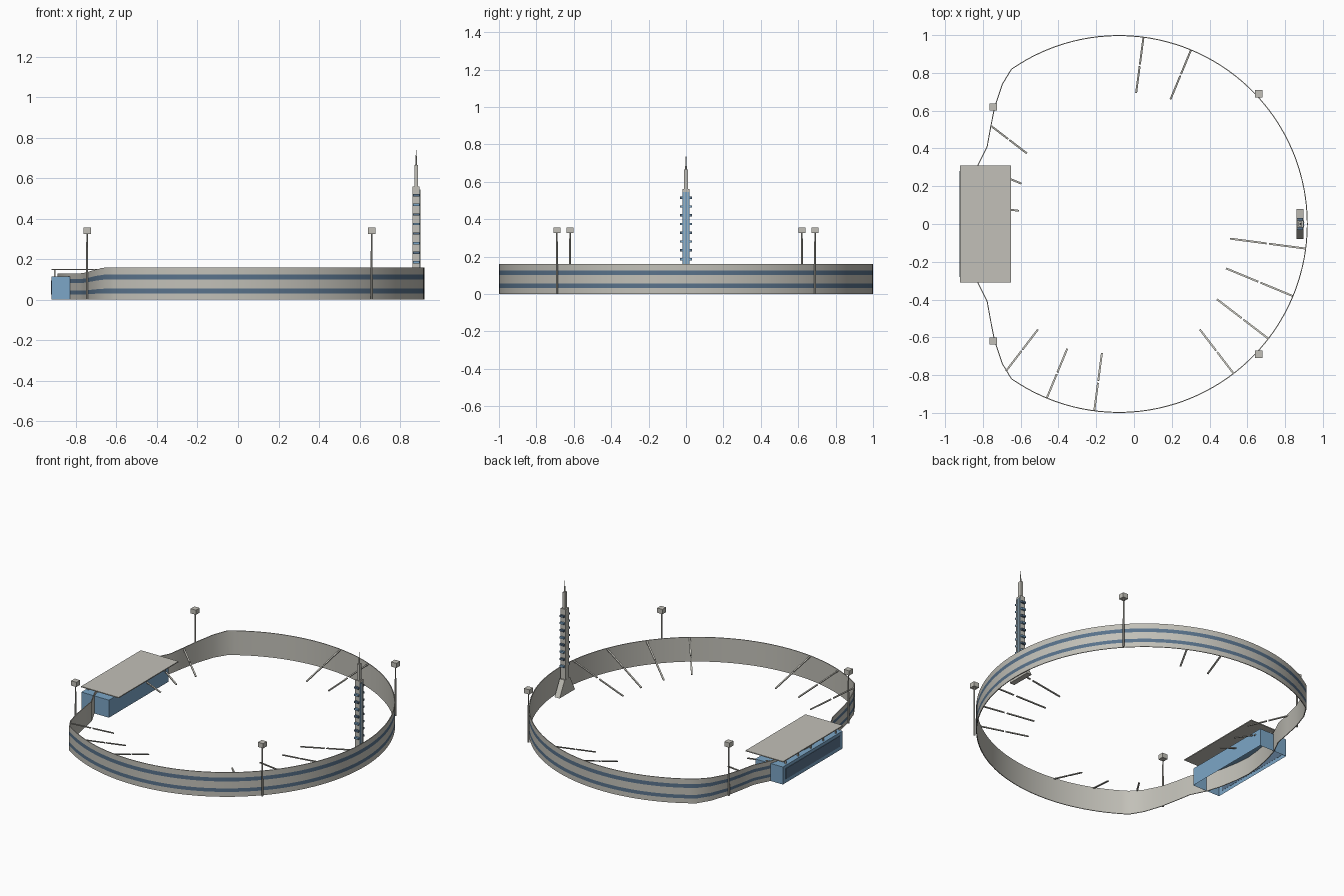
import bpy, bmesh, math
from mathutils import Vector

if "Cube" in bpy.data.objects:
    bpy.data.objects.remove(bpy.data.objects["Cube"], do_unlink=True)


def material(name, rgb):
    m = bpy.data.materials.new(name)
    m.use_nodes = True
    m.diffuse_color = (*rgb, 1)
    m.node_tree.nodes["Principled BSDF"].inputs["Base Color"].default_value = (*rgb, 1)
    return m


concrete = material("concrete grey", (0.54, 0.53, 0.48))
blue = material("glass blue", (0.20, 0.38, 0.57))
slate = material("slate blue", (0.10, 0.17, 0.26))


def finish(name, bm, *mats):
    me = bpy.data.meshes.new(name)
    bmesh.ops.recalc_face_normals(bm, faces=bm.faces)
    bm.to_mesh(me)
    bm.free()
    for m in mats:
        me.materials.append(m)
    ob = bpy.data.objects.new(name, me)
    bpy.context.collection.objects.link(ob)
    return ob


def box(name, lo, hi, mat, open_bottom=False):
    bm = bmesh.new()
    bmesh.ops.create_cube(bm, size=1)
    lo, hi = Vector(lo), Vector(hi)
    for v in bm.verts:
        v.co = Vector(a + (b - a) * (c + 0.5) for a, b, c in zip(lo, hi, v.co))
    if open_bottom:
        base = [f for f in bm.faces if f.calc_center_median().z < lo.z + 0.001]
        bmesh.ops.delete(bm, geom=base, context="FACES")
    return finish(name, bm, mat)


def cone(name, r1, r2, x, y, z0, z1, mat, sides=8):
    bm = bmesh.new()
    bmesh.ops.create_cone(bm, cap_ends=True, segments=sides, radius1=r1, radius2=r2, depth=z1 - z0)
    bmesh.ops.translate(bm, verts=bm.verts, vec=(x, y, (z0 + z1) / 2))
    return finish(name, bm, mat)


def beam(name, p, q, width, height, mat):
    p, q = Vector(p), Vector(q)
    ob = box(name, (-width / 2, -height / 2, 0), (width / 2, height / 2, (q - p).length), mat)
    d = (q - p).normalized()
    side = d.cross(Vector((0, 0, 1))).normalized()
    up = side.cross(d)
    for v in ob.data.vertices:
        v.co = p + side * v.co.x + up * v.co.y + d * v.co.z
    return ob


# Ring wall: circular arc closed by a lower dented stretch at the stand
CX = -0.08
path = []
for i in range(97):
    a = math.radians(-124.8 + 249.6 * i / 96)
    path.append((CX + math.cos(a), math.sin(a), 0.16))
dent = [(-0.70, 0.74, 0.15), (-0.74, 0.62, 0.138), (-0.76, 0.52, 0.133), (-0.78, 0.41, 0.13),
        (-0.83, 0.31, 0.13), (-0.86, 0.21, 0.13), (-0.88, 0.10, 0.13)]
path += dent + [(-0.89, 0, 0.13)] + [(x, -y, h) for x, y, h in reversed(dent)]

bm = bmesh.new()
levels = (0, 0.20, 0.345, 0.63, 0.785, 1)
n = len(path)
outer, inner = [], []
for i, (x, y, h) in enumerate(path):
    before, after = path[i - 1], path[(i + 1) % n]
    normal = Vector((after[1] - before[1], before[0] - after[0])).normalized() * 0.005
    outer.append([bm.verts.new((x, y, h * t)) for t in levels])
    inner.append([bm.verts.new((x - normal.x, y - normal.y, h * t)) for t in (0, 1)])
for i in range(n):
    j = (i + 1) % n
    for k in range(len(levels) - 1):
        f = bm.faces.new((outer[i][k], outer[j][k], outer[j][k + 1], outer[i][k + 1]))
        f.material_index = k % 2
    bm.faces.new((inner[j][0], inner[i][0], inner[i][1], inner[j][1]))
    bm.faces.new((outer[i][-1], outer[j][-1], inner[j][1], inner[i][1]))
    bm.faces.new((outer[j][0], outer[i][0], inner[i][0], inner[j][0]))
wall = finish("ring_wall", bm, concrete, slate)
bpy.context.view_layer.objects.active = wall
wall.select_set(True)
bpy.ops.object.shade_smooth_by_angle(angle=math.radians(30))

# Sloping radial beams: angle, inner radius, outer radius
ribs = [(82.5, 0.70, 0.995), (67.5, 0.715, 0.995), (-7.5, 0.595, 0.995), (-22.5, 0.615, 0.995),
        (-37.5, 0.655, 0.995), (-52.5, 0.705, 0.995), (-97.5, 0.69, 0.995), (-112.5, 0.715, 0.995),
        (-127.5, 0.705, 0.98), (142.5, 0.615, 0.855), (157.5, 0.56, 0.80), (172.5, 0.535, 0.80)]
for angle, r0, r1 in ribs:
    a = math.radians(angle)
    top = 0.155 if r1 > 0.9 else 0.125

    def point(t):
        r = r0 + (r1 - r0) * t
        return (CX + r * math.cos(a), r * math.sin(a), 0.05 + (top - 0.05) * t)
    for s, e in ((0, 0.48), (0.52, 1)):
        beam("radial_beam", point(s), point(e), 0.01, 0.006, concrete)

# Main stand: open-bottomed block, dark window band and canopy on posts
box("stand_block", (-0.92, -0.31, 0), (-0.72, 0.31, 0.115), blue, open_bottom=True)
box("stand_window_band", (-0.923, -0.28, 0.025), (-0.919, 0.28, 0.095), slate)
box("stand_canopy", (-0.922, -0.31, 0.146), (-0.65, 0.31, 0.152), concrete)
for i in range(5):
    y = -0.26 + 0.13 * i
    box("canopy_post", (-0.909, y - 0.004, 0.115), (-0.901, y + 0.004, 0.147), concrete)

# Floodlights
for x, y in ((0.66, 0.69), (-0.745, 0.62)):
    for s in (-1, 1):
        cone("floodlight_pole", 0.006, 0.004, x, y * s, 0, 0.33, concrete)
        box("floodlight_head", (x - 0.019, y * s - 0.019, 0.325),
            (x + 0.019, y * s + 0.019, 0.356), concrete)

# Tower: shaft, glazed outer face with fins, ledges, crown and spire
TX = 0.88
box("tower_shaft", (TX - 0.018, -0.019, 0), (TX + 0.017, 0.019, 0.56), concrete)
box("tower_glazing", (TX + 0.016, -0.019, 0.1), (TX + 0.019, 0.019, 0.545), blue)
for y in (-0.009, 0.009):
    box("tower_fin", (TX + 0.018, y - 0.002, 0.1), (TX + 0.022, y + 0.002, 0.545), concrete)
for i in range(8):
    z = 0.18 + 0.047 * i
    box("tower_ledge", (TX - 0.015, -0.032, z), (TX + 0.015, 0.032, z + 0.012),
        slate if i % 2 else blue)
box("tower_crown", (TX - 0.009, -0.012, 0.56), (TX + 0.009, 0.012, 0.665), concrete)
cone("tower_spire", 0.005, 0.001, TX, 0, 0.665, 0.74, concrete)

# Flared tower foot
foot = box("tower_foot", (TX - 0.0185, -0.08, 0), (TX + 0.0175, 0.08, 0.1), concrete)
for v in foot.data.vertices:
    if v.co.z > 0.05:
        v.co.y = math.copysign(0.028, v.co.y)
